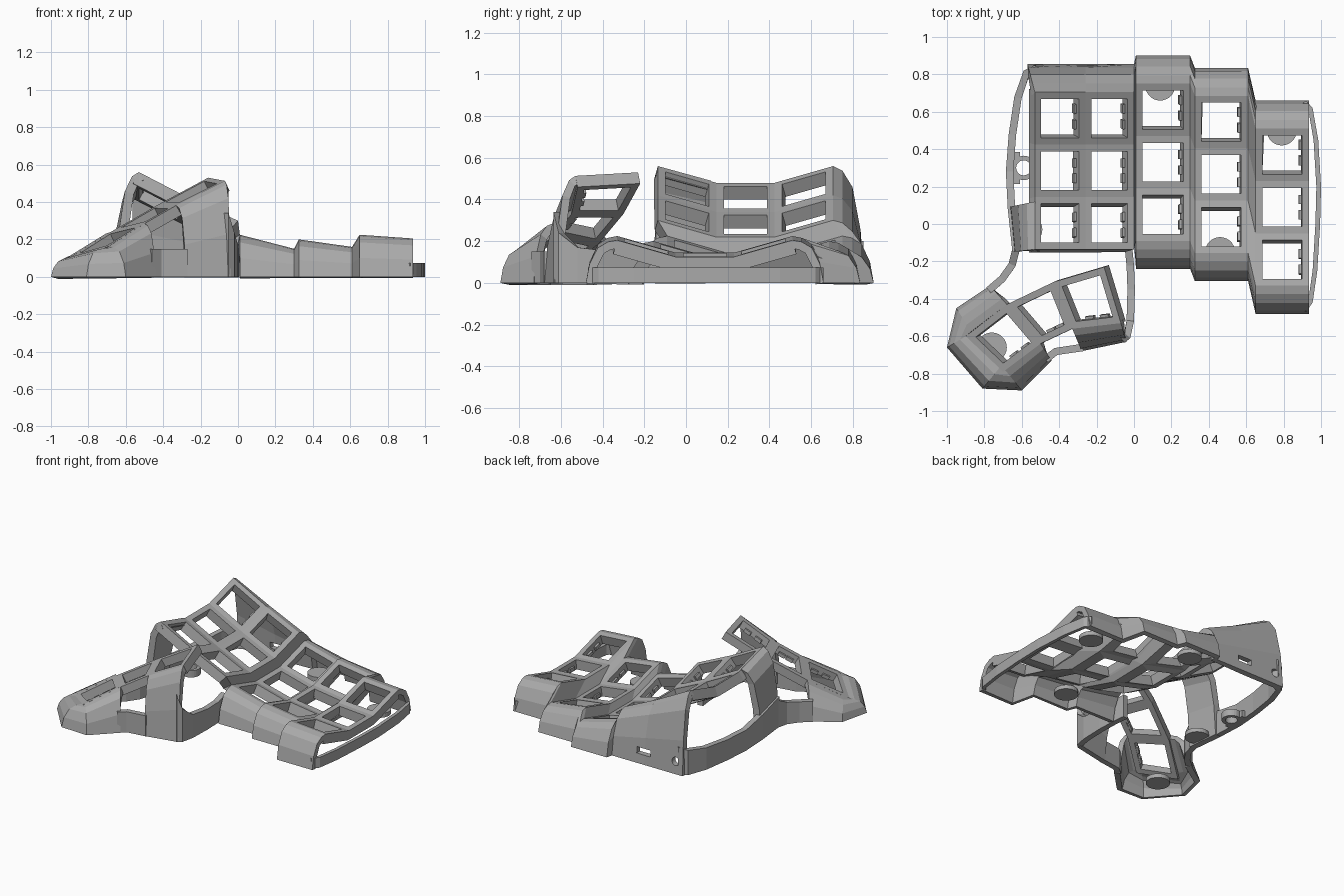
import bpy, bmesh
from mathutils import Vector, Matrix

cube = bpy.data.objects.get("Cube")
if cube:
    bpy.data.objects.remove(cube)

grey = bpy.data.materials.new("matte_grey")
grey.use_nodes = True
grey.diffuse_color = (0.4, 0.4, 0.4, 1)
grey.node_tree.nodes["Principled BSDF"].inputs["Base Color"].default_value = (0.4, 0.4, 0.4, 1)


def finish(bm, name, thick=0):
    mesh = bpy.data.meshes.new(name)
    bm.to_mesh(mesh)
    bm.free()
    mesh.materials.append(grey)
    ob = bpy.data.objects.new(name, mesh)
    bpy.context.collection.objects.link(ob)
    if thick:
        mod = ob.modifiers.new("thickness", 'SOLIDIFY')
        mod.thickness = thick
        mod.offset = -1
    return ob


def strip(bm, rows):
    """Quads between neighbouring rows of points; returns faces by row."""
    vs = [[bm.verts.new(p) for p in row] for row in rows]
    return [[bm.faces.new((a[j], a[j + 1], b[j + 1], b[j])) for j in range(len(a) - 1)]
            for a, b in zip(vs, vs[1:])]


clips = bmesh.new()


def cut_keys(bm, faces, edge, border=0.037):
    """Open a square hole in each key cell and add two small clips."""
    for f in faces:
        bmesh.ops.inset_individual(bm, faces=[f], thickness=border, use_even_offset=True)
        f.normal_update()
        c = [v.co.copy() for v in f.verts]
        a, b = c[edge], c[(edge + 1) % 4]
        along, n = (b - a).normalized(), f.normal.copy()
        rot = Matrix((along, n.cross(along), n)).transposed().to_4x4()
        for t in (0.3, 0.7):
            m = Matrix.Translation(a.lerp(b, t) - n * 0.045) @ rot
            bmesh.ops.create_cube(clips, size=1, matrix=m @ Matrix.Diagonal((0.05, 0.03, 0.025, 1)))
    bmesh.ops.delete(bm, geom=faces, context='FACES')


def skirt(name, pairs, thick=0.04):
    """Rounded wall from a plate edge down to the ground, listed anticlockwise."""
    prof = ((0, 1), (0.3, 0.96), (0.62, 0.82), (0.88, 0.45), (1, 0))
    rows = []
    for top, ground in pairs:
        t, g = Vector(top), Vector((*ground, 0))
        rows.append([(t.x + (g.x - t.x) * u, t.y + (g.y - t.y) * u, t.z * h) for u, h in prof])
    bm = bmesh.new()
    strip(bm, rows)
    return finish(bm, name, thick)


def rim(name, pts, thick=0.04):
    """Low upright wall along a path of x, y, height."""
    bm = bmesh.new()
    strip(bm, [[(x, y, h), (x, y, 0)] for x, y, h in pts])
    return finish(bm, name, thick)


def cylinder(name, x, y, z, r, depth, rot=None):
    bm = bmesh.new()
    m = Matrix.Translation((x, y, z)) @ (rot or Matrix())
    bmesh.ops.create_cone(bm, cap_ends=True, segments=28, radius1=r, radius2=r, depth=depth, matrix=m)
    return finish(bm, name)


def box(name, loc, size):
    bm = bmesh.new()
    bmesh.ops.create_cube(bm, size=1, matrix=Matrix.Translation(loc) @ Matrix.Diagonal((*size, 1)))
    return finish(bm, name)


def cut(ob, cutter):
    mod = ob.modifiers.new("cut", 'BOOLEAN')
    mod.operation = 'DIFFERENCE'
    mod.object = cutter
    cutter.hide_render = True
    cutter.hide_viewport = True


# main key plate: column edges as x, height at the ends, y of the column middle
edges = [(-0.53, 0.56, 0.285), (-0.26, 0.42, 0.285), (0.0, 0.30, 0.285),
         (0.01, 0.225, 0.33), (0.30, 0.15, 0.33),
         (0.325, 0.20, 0.265), (0.61, 0.16, 0.265),
         (0.65, 0.225, 0.09), (0.935, 0.205, 0.09)]
stations = ((-0.42, 0), (-0.14, -0.08), (0.14, -0.08), (0.42, 0))
key_strips = (0, 1, 3, 5, 7)

bm = bmesh.new()
grid = strip(bm, [[(x, yc + dy, z + dz) for dy, dz in reversed(stations)] for x, z, yc in edges])
bm.normal_update()
cut_keys(bm, [f for i in key_strips for f in grid[i]], 2)
finish(bm, "key_plate", 0.07)

# walls in front of and behind the columns
skirt("front_skirt", [((x, yc - 0.42, z), (x, yc - 0.57)) for x, z, yc in edges[3:]])
back = [((x, yc + 0.42, z), (x if i else x - 0.04, yc + 0.57))
        for i, (x, z, yc) in enumerate(edges)]
back_wall = skirt("back_skirt", back[::-1])

# cable slot and round socket in the back wall
cut(back_wall, box("slot_cutter", (-0.25, 0.84, 0.09), (0.11, 0.2, 0.045)))
turn = Matrix.Rotation(1.5708, 4, 'X')
cut(back_wall, cylinder("socket_cutter", -0.51, 0.84, 0.09, 0.03, 0.2, turn))

# thumb plate
def lift(x, y):
    return (x, y, 0.53 + 0.48 * (x + 0.16) + 0.2 * (y + 0.23))


thumb_back = [(-0.90, -0.60), (-0.68, -0.43), (-0.43, -0.31), (-0.16, -0.23)]
thumb_front = [(-0.70, -0.79), (-0.50, -0.64), (-0.33, -0.56), (-0.07, -0.53)]
bm = bmesh.new()
cells = strip(bm, [[lift(*b), lift(*f)] for b, f in zip(thumb_back, thumb_front)])
bm.normal_update()
cut_keys(bm, [row[0] for row in cells], 1)
finish(bm, "thumb_plate", 0.06)

# walls below the thumb plate
outer = [((-0.68, -0.43), (-0.77, -0.33)), ((-0.87, -0.575), (-0.95, -0.45)),
         ((-0.90, -0.60), (-1.0, -0.66)), ((-0.72, -0.77), (-0.81, -0.88)),
         ((-0.69, -0.78), (-0.60, -0.89)), ((-0.50, -0.64), (-0.44, -0.73))]
skirt("thumb_outer_skirt", [(lift(*t), g) for t, g in outer])
inner = [((-0.33, -0.56), (-0.28, -0.68)), ((-0.07, -0.53), (-0.04, -0.63))]
skirt("thumb_inner_skirt", [(lift(*t), g) for t, g in inner])

# post from the plate corner to the ground
skirt("side_post", [((-0.53, 0.12, 0.49), (-0.675, 0.09)), ((-0.53, -0.135, 0.56), (-0.65, -0.15))], 0.05)

# low walls joining the parts at the ground
rim("side_rim", [(-0.53, 0.85, 0.2), (-0.59, 0.82, 0.18), (-0.64, 0.68, 0.16), (-0.67, 0.48, 0.15),
                 (-0.685, 0.28, 0.15), (-0.675, 0.08, 0.18), (-0.65, -0.15, 0.22)])
rim("thumb_side_rim", [(-0.65, -0.13, 0.2), (-0.67, -0.21, 0.16), (-0.72, -0.28, 0.15), (-0.79, -0.34, 0.15)])
rim("thumb_front_rim", [(-0.46, -0.74, 0.15), (-0.41, -0.70, 0.15), (-0.27, -0.68, 0.15)])
rim("thumb_inner_rim", [(-0.05, -0.635, 0.34), (-0.02, -0.61, 0.24), (0.0, -0.52, 0.17),
                        (0.005, -0.35, 0.15), (0.0, -0.22, 0.15), (-0.01, -0.12, 0.17)])
rim("outer_rim", [(0.92, -0.47, 0.075), (0.955, -0.42, 0.075), (0.98, -0.25, 0.075), (0.995, 0.0, 0.075),
                  (1.0, 0.2, 0.075), (0.985, 0.45, 0.075), (0.955, 0.62, 0.075), (0.92, 0.66, 0.075)], 0.025)

# foot pads and screw boss
for i, (x, y) in enumerate(((0.14, 0.74), (0.79, 0.5), (0.46, -0.15), (-0.76, -0.66), (-0.57, -0.03))):
    cylinder(f"foot_pad_{i + 1}", x, y, 0.02, 0.08, 0.03)
boss = cylinder("screw_boss", -0.59, 0.3, 0.025, 0.065, 0.05)
cut(boss, cylinder("screw_cutter", -0.59, 0.3, 0.025, 0.04, 0.2))
for s in (-1, 1):
    box("boss_arm", (-0.64, 0.3 + s * 0.06, 0.025), (0.06, 0.05, 0.05))

finish(clips, "switch_clips")
